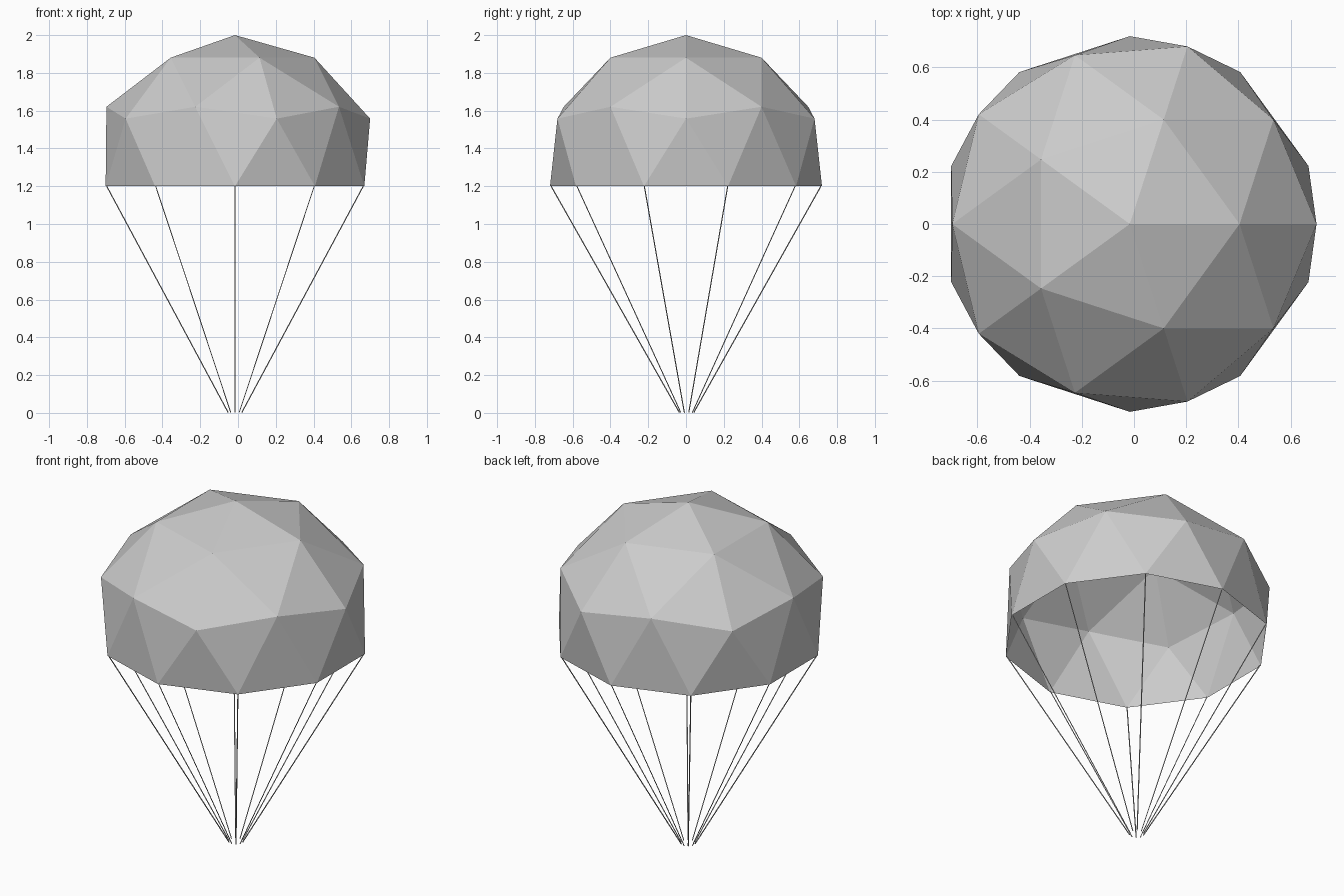
import bpy, bmesh
from math import cos, sin, radians
from mathutils import Vector

if "Cube" in bpy.data.objects:
    bpy.data.objects.remove(bpy.data.objects["Cube"])

CX, R, RIM_Z, RIM_R = -0.016, 0.8, 1.2, 0.72


def add_object(name, bm):
    mesh = bpy.data.meshes.new(name)
    bm.to_mesh(mesh)
    bm.free()
    obj = bpy.data.objects.new(name, mesh)
    bpy.context.collection.objects.link(obj)
    return obj


# Canopy: open upper half of a low-poly icosphere with a drawn-in rim
bm = bmesh.new()
bmesh.ops.create_icosphere(bm, subdivisions=2, radius=R)
bmesh.ops.delete(bm, geom=[v for v in bm.verts if v.co.z < -0.01], context='VERTS')
for v in bm.verts:
    if abs(v.co.z) < 0.01:
        v.co.x *= RIM_R / R
        v.co.y *= RIM_R / R
canopy = add_object("canopy", bm)
canopy.location = (CX, 0, RIM_Z)


# Cords: thin four-sided rods from each rim corner to the gathering point
def cord(index):
    a = radians(18 + 36 * index)
    d = Vector((cos(a), sin(a), 0))
    top = Vector((CX, 0, RIM_Z)) + d * (RIM_R - 0.006)
    low = Vector((CX, 0.003, 0.002)) + d * 0.038
    axis = top - low
    b = bmesh.new()
    bmesh.ops.create_cone(b, cap_ends=True, segments=4, radius1=0.003,
                          radius2=0.003, depth=axis.length)
    obj = add_object(f"cord_{index + 1}", b)
    obj.location = (top + low) / 2
    obj.rotation_mode = 'QUATERNION'
    obj.rotation_quaternion = axis.to_track_quat('Z', 'Y')


for i in range(10):
    cord(i)
